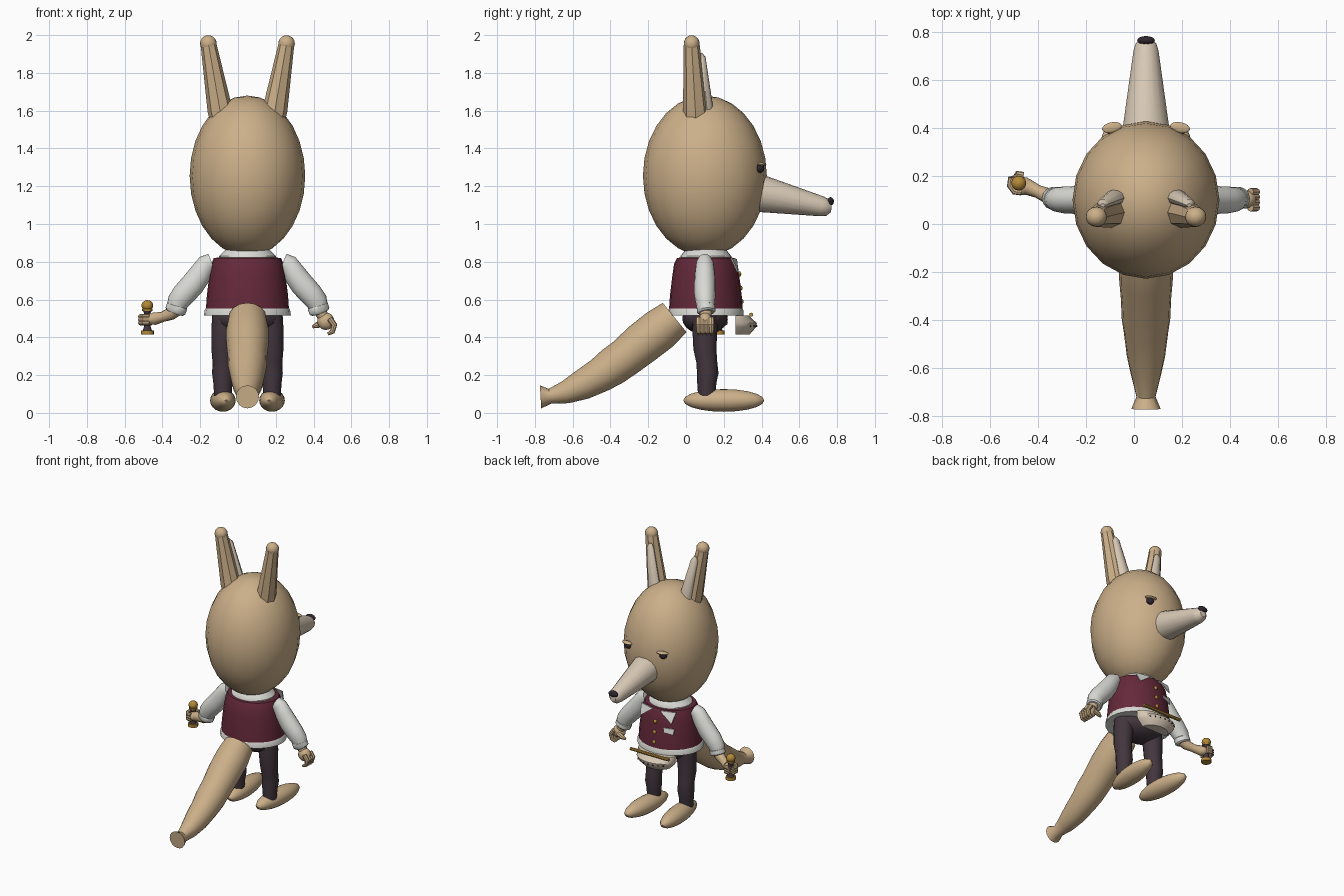
import bpy, bmesh, math
from mathutils import Vector, Matrix

CX = 0.05  # symmetry plane of the body


def material(name, col):
    m = bpy.data.materials.new(name)
    m.diffuse_color = (*col, 1)
    return m


FUR = material("tan_fur", (0.60, 0.43, 0.25))
CREAM = material("cream", (0.68, 0.58, 0.46))
WHITE = material("shirt_white", (0.70, 0.70, 0.67))
VEST = material("burgundy", (0.13, 0.022, 0.042))
PANTS = material("dark_trousers", (0.055, 0.037, 0.047))
GOLD = material("brass", (0.45, 0.25, 0.04))
DARK = material("nose_dark", (0.03, 0.02, 0.028))


def finish(name, bm, mat):
    bmesh.ops.recalc_face_normals(bm, faces=bm.faces[:])
    me = bpy.data.meshes.new(name)
    bm.to_mesh(me)
    bm.free()
    me.materials.append(mat)
    ob = bpy.data.objects.new(name, me)
    bpy.context.collection.objects.link(ob)
    return ob


def loft(name, rings, mat, caps=True):
    bm = bmesh.new()
    loops = [[bm.verts.new(p) for p in r] for r in rings]
    n = len(loops[0])
    for a, b in zip(loops, loops[1:]):
        for i in range(n):
            bm.faces.new((a[i], a[(i + 1) % n], b[(i + 1) % n], b[i]))
    if caps:
        bm.faces.new(loops[0])
        bm.faces.new(loops[-1])
    return finish(name, bm, mat)


def tube(name, path, mat, n=14, flat=1.0):
    """Round tube through (x, y, z, radius) points."""
    pts = [Vector(p[:3]) for p in path]
    rings = []
    for i, p in enumerate(path):
        t = (pts[min(i + 1, len(pts) - 1)] - pts[max(i - 1, 0)]).normalized()
        ref = Vector((0, 1, 0)) if abs(t.y) < 0.75 else Vector((1, 0, 0))
        u = t.cross(ref).normalized()
        v = t.cross(u)
        rings.append([pts[i] + p[3] * (u * math.cos(a) + v * flat * math.sin(a))
                      for a in (math.tau * k / n for k in range(n))])
    return loft(name, rings, mat)


def lathe(name, profile, mat, c=(CX, 0.105), n=24, caps=True):
    """Elliptical rings from (z, rx, ry) rows."""
    return loft(name, [[(c[0] + rx * math.cos(math.tau * k / n), c[1] + ry * math.sin(math.tau * k / n), z)
                        for k in range(n)] for z, rx, ry in profile], mat, caps)


def ball(name, loc, rad, mat, rot=0, seg=16, rings=10, tilt=0):
    bm = bmesh.new()
    mx = (Matrix.Translation(loc) @ Matrix.Rotation(rot, 4, 'Z') @ Matrix.Rotation(tilt, 4, 'X')
          @ Matrix.Diagonal((*rad, 1)))
    bmesh.ops.create_uvsphere(bm, u_segments=seg, v_segments=rings, radius=1, matrix=mx)
    return finish(name, bm, mat)


def plate(name, pts, mat, thick=0.008):
    """Thin polygon plate lying across y."""
    return loft(name, [pts, [(x, y + thick, z) for x, y, z in pts]], mat)


# Head, snout and nose
ball("head", (CX, 0.1, 1.255), (0.306, 0.328, 0.425), FUR, seg=20, rings=14)
tube("snout", [(CX, 0.32, 1.175, 0.105), (CX, 0.40, 1.16, 0.098), (CX, 0.72, 1.093, 0.053),
               (CX, 0.75, 1.087, 0.044), (CX, 0.77, 1.085, 0.022)], CREAM, 18)
ball("nose", (CX, 0.765, 1.12), (0.037, 0.018, 0.022), DARK)

# Mirrored head and leg parts
for s, side in ((-1, "left"), (1, "right")):
    def X(d):
        return CX + s * d
    tube(side + "_ear", [(X(0.135), 0.052, 1.57, 0.068), (X(0.146), 0.05, 1.605, 0.066),
                         (X(0.206), 0.03, 1.95, 0.042)], FUR, 8)
    ball(side + "_ear_tip", (X(0.207), 0.03, 1.955), (0.044, 0.042, 0.044), FUR)
    tube(side + "_inner_ear", [(X(0.125), 0.112, 1.61, 0.045), (X(0.178), 0.085, 1.88, 0.026),
                               (X(0.18), 0.078, 1.905, 0.01)], CREAM, 10, 0.75)
    ball(side + "_eye", (X(0.142), 0.394, 1.295), (0.026, 0.02, 0.024), DARK, rot=-s * 0.3)
    ball(side + "_eyelid", (X(0.142), 0.402, 1.316), (0.042, 0.022, 0.009), FUR, rot=-s * 0.2)
    tube(side + "_trouser_leg", [(X(0.115), 0.1, 0.54, 0.07), (X(0.125), 0.1, 0.44, 0.066),
                                 (X(0.13), 0.1, 0.34, 0.061), (X(0.13), 0.11, 0.27, 0.055),
                                 (X(0.13), 0.115, 0.21, 0.057), (X(0.13), 0.11, 0.16, 0.051),
                                 (X(0.13), 0.11, 0.09, 0.046)], PANTS, 16)
    ball(side + "_foot", (X(0.13), 0.2, 0.066), (0.066, 0.215, 0.06), FUR, rot=-s * 0.08, seg=20)

    # Sleeve and rolled cuff
    tube(side + "_sleeve", [(X(0.19), 0.1, 0.80, 0.045), (X(0.215), 0.1, 0.79, 0.052),
                            (X(0.25), 0.1, 0.735, 0.06), (X(0.29), 0.1, 0.68, 0.064),
                            (X(0.335), 0.1, 0.63, 0.063), (X(0.367), 0.102, 0.59, 0.058),
                            (X(0.378), 0.105, 0.555, 0.05)], WHITE, 16, 0.9)
    tube(side + "_cuff", [(X(0.37), 0.105, 0.572, 0.048), (X(0.372), 0.105, 0.565, 0.056),
                          (X(0.382), 0.107, 0.538, 0.055), (X(0.385), 0.108, 0.53, 0.046)], WHITE, 14, 0.9)

    # Collar points
    plate(side + "_collar_point", [(X(0.03), 0.262, 0.815), (X(0.14), 0.235, 0.82),
                                   (X(0.125), 0.27, 0.745)], WHITE)

# Hips, shirt, vest and collar
ball("hips", (CX, 0.1, 0.50), (0.18, 0.12, 0.085), PANTS)
lathe("shirt_hem", [(0.56, 0.215, 0.19), (0.545, 0.226, 0.198), (0.515, 0.23, 0.2), (0.52, 0.19, 0.165)], WHITE)
lathe("vest", [(0.545, 0.2, 0.18), (0.545, 0.22, 0.195), (0.62, 0.215, 0.19), (0.72, 0.203, 0.178),
               (0.79, 0.19, 0.168), (0.82, 0.178, 0.152), (0.825, 0.12, 0.11)], VEST)
lathe("shirt_collar", [(0.80, 0.15, 0.135), (0.83, 0.15, 0.135), (0.855, 0.125, 0.115), (0.87, 0.11, 0.1)], WHITE)

# Vest buttons and pocket square
for i, z in enumerate((0.735, 0.66, 0.59)):
    ball("button_%d" % i, (CX, 0.283 + 0.012 * i / 2, z), (0.014, 0.01, 0.014), GOLD, seg=10, rings=6)
plate("pocket_square", [(-0.09, 0.255, 0.705), (-0.015, 0.275, 0.705), (-0.02, 0.282, 0.675),
                        (-0.085, 0.262, 0.665)], WHITE)

# Waist pouch with brass bar and studs
N = 12


def half(z, rx, ry):
    return [(CX - 0.005 + rx * math.cos(math.pi * k / N), 0.262 + ry * math.sin(math.pi * k / N), z)
            for k in range(N + 1)]


loft("pouch", [half(0.415, 0.10, 0.075), half(0.455, 0.14, 0.11), half(0.475, 0.15, 0.113),
               half(0.515, 0.15, 0.07)], CREAM)
tube("pouch_bar", [(-0.105, 0.345, 0.52, 0.011), (0.205, 0.345, 0.52, 0.011)], GOLD, 8)
for k in range(3, 10):
    a = math.pi * k / N
    ball("pouch_stud_%d" % k, (CX - 0.005 + 0.143 * math.cos(a), 0.262 + 0.1125 * math.sin(a), 0.46),
         (0.005, 0.004, 0.005), DARK, seg=6, rings=4)

# Bushy tail with flared tip
tube("tail", [(CX, -0.06, 0.505, 0.1), (CX, -0.14, 0.44, 0.113), (CX, -0.23, 0.37, 0.112),
              (CX, -0.32, 0.295, 0.104), (CX, -0.39, 0.245, 0.102), (CX, -0.455, 0.2, 0.092),
              (CX, -0.55, 0.148, 0.08), (CX, -0.64, 0.108, 0.06), (CX, -0.72, 0.088, 0.04),
              (CX, -0.77, 0.085, 0.061)], FUR, 16)

# Gripping hand on the left
tube("left_forearm", [(-0.325, 0.105, 0.55, 0.038), (-0.355, 0.115, 0.525, 0.034), (-0.40, 0.135, 0.508, 0.027),
                      (-0.445, 0.155, 0.498, 0.034)], FUR, 12)
ball("left_palm", (-0.46, 0.158, 0.496), (0.04, 0.038, 0.03), FUR)
for i in range(3):
    z = 0.476 + i * 0.017
    tube("left_finger_%d" % i, [(-0.48 + 0.038 * math.cos(a), 0.17 + 0.04 * math.sin(a), z, 0.013)
                                for a in (1.0, 1.8, 2.6, 3.4, 4.2, 5.0)], FUR, 8)

# Held bottle stopper tool
HC = (-0.48, 0.17)
lathe("tool_base", [(0.415, 0.034, 0.034), (0.437, 0.034, 0.034)], GOLD, HC, 16)
lathe("tool_stem", [(0.437, 0.024, 0.024), (0.455, 0.018, 0.018), (0.53, 0.018, 0.018),
                    (0.545, 0.026, 0.026)], PANTS, HC, 14)
lathe("tool_ring", [(0.54, 0.028, 0.028), (0.55, 0.028, 0.028)], GOLD, HC, 14)
ball("tool_knob", (*HC, 0.568), (0.031, 0.031, 0.029), GOLD)

# Relaxed hand on the right
tube("right_wrist", [(0.425, 0.105, 0.56, 0.036), (0.45, 0.105, 0.51, 0.03)], FUR, 12)
ball("right_palm", (0.465, 0.102, 0.485), (0.045, 0.038, 0.046), FUR)
for i, y in enumerate((0.068, 0.09, 0.112, 0.134)):
    tube("right_finger_%d" % i, [(0.485, y, 0.50, 0.016), (0.51, y, 0.465, 0.016),
                                 (0.50, y, 0.43, 0.014), (0.475, y, 0.417, 0.008)], FUR, 8)
tube("right_thumb", [(0.455, 0.13, 0.48, 0.018), (0.42, 0.135, 0.465, 0.016), (0.395, 0.13, 0.455, 0.008)], FUR, 8)

# Smooth shading with sharp edges kept
for ob in bpy.data.objects:
    ob.select_set(True)
bpy.context.view_layer.objects.active = bpy.data.objects["head"]
bpy.ops.object.shade_smooth_by_angle(angle=math.radians(40))
